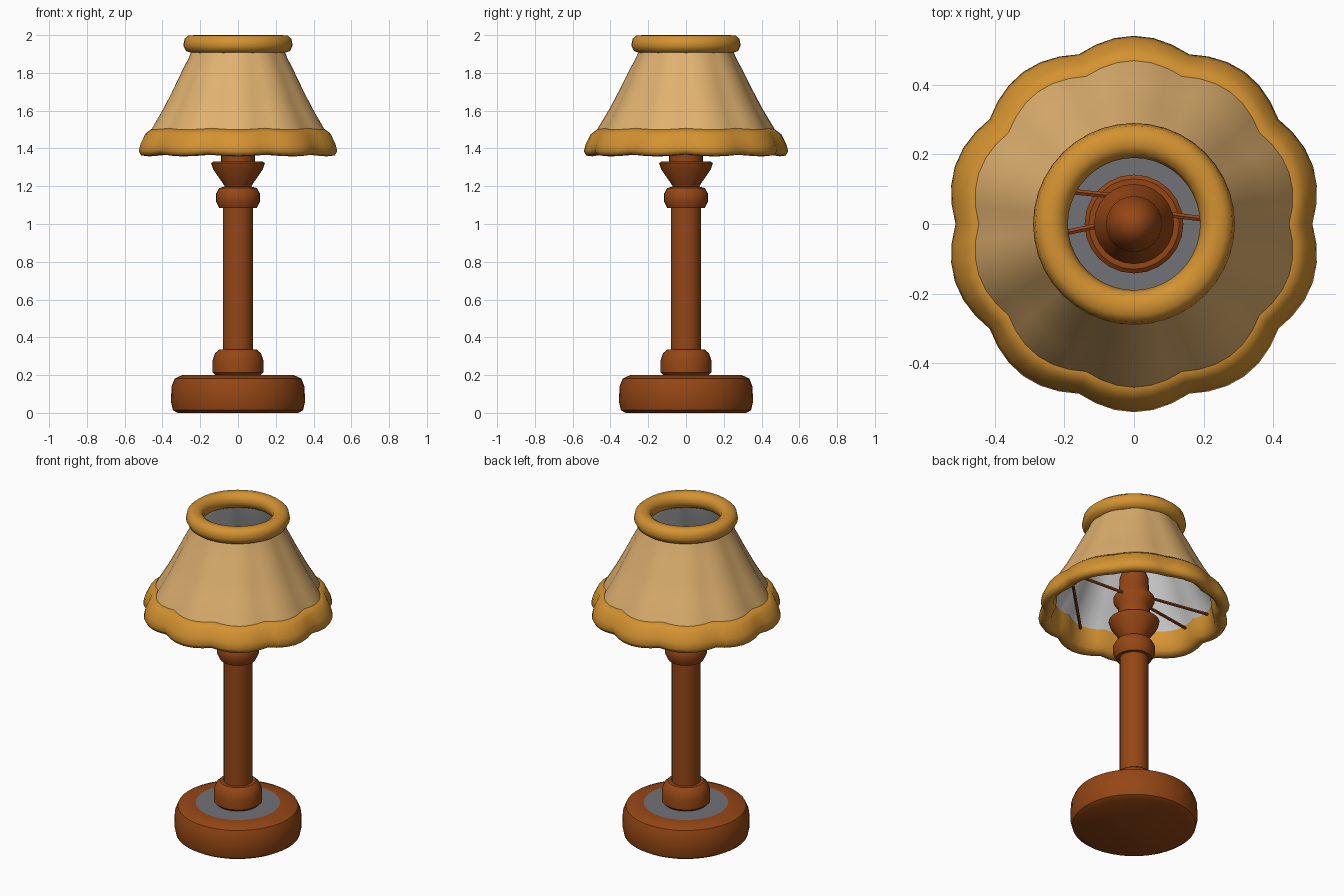
import bpy, bmesh, math
from mathutils import Vector

cube = bpy.data.objects.get("Cube")
if cube:
    bpy.data.objects.remove(cube)


def material(name, rgb):
    m = bpy.data.materials.new(name)
    m.use_nodes = True
    m.diffuse_color = (*rgb, 1)
    m.node_tree.nodes["Principled BSDF"].inputs["Base Color"].default_value = (*rgb, 1)
    return m


WOOD = material("brown wood", (0.30, 0.062, 0.007))
TRIM = material("golden trim", (0.66, 0.29, 0.03))
FABRIC = material("cream fabric", (0.74, 0.44, 0.16))
LINING = material("pale lining", (0.62, 0.62, 0.62))
FELT = material("grey disc", (0.16, 0.17, 0.18))
LOBES = 10


def finish(name, bm, mats, angle=40):
    bmesh.ops.recalc_face_normals(bm, faces=bm.faces)
    mesh = bpy.data.meshes.new(name)
    bm.to_mesh(mesh)
    bm.free()
    for m in mats:
        mesh.materials.append(m)
    ob = bpy.data.objects.new(name, mesh)
    bpy.context.collection.objects.link(ob)
    bpy.ops.object.select_all(action='DESELECT')
    bpy.context.view_layer.objects.active = ob
    ob.select_set(True)
    bpy.ops.object.shade_smooth_by_angle(angle=math.radians(angle))
    return ob


def lathe(name, profile, mats, seg=32, closed=False, scallop=None, rule=None, angle=40):
    """Spin (radius, height) points; scallop(z) gives the depth of the lobes."""
    bm = bmesh.new()
    rings = []
    for r, z in profile:
        if r == 0:
            rings.append([bm.verts.new((0, 0, z))] * seg)
            continue
        ring = []
        for i in range(seg):
            a = math.tau * i / seg
            dip = 1 - abs(math.sin(a * LOBES / 2))
            depth = scallop(z) if scallop else 0
            rr = r - depth * dip
            ring.append(bm.verts.new((rr * math.cos(a), rr * math.sin(a), z + 0.3 * depth * dip)))
        rings.append(ring)
    pairs = list(zip(rings, rings[1:]))
    if closed:
        pairs.append((rings[-1], rings[0]))
    for low, high in pairs:
        for i in range(seg):
            j = (i + 1) % seg
            loop = list(dict.fromkeys((low[i], low[j], high[j], high[i])))
            face = bm.faces.new(loop)
            if rule and rule(face.calc_center_median()):
                face.material_index = 1
    return finish(name, bm, mats, angle)


def rod(name, start, end, radius, mat):
    a, b = Vector(start), Vector(end)
    bm = bmesh.new()
    bmesh.ops.create_cone(bm, cap_ends=True, segments=6, radius1=radius, radius2=radius,
                          depth=(b - a).length)
    turn = (b - a).to_track_quat('Z', 'Y').to_matrix().to_4x4()
    turn.translation = (a + b) / 2
    bm.transform(turn)
    return finish(name, bm, [mat])


# Round foot with a grey disc let into its top
lathe("base", [(0, 0), (0.32, 0), (0.345, 0.015), (0.355, 0.06), (0.352, 0.14), (0.335, 0.182),
               (0.295, 0.2), (0.235, 0.2), (0.1, 0.2), (0, 0.2)],
      [WOOD, FELT], 40, rule=lambda c: c.z > 0.195 and math.hypot(c.x, c.y) < 0.23)

# Turned stem
lathe("collar", [(0.12, 0.2), (0.135, 0.215), (0.135, 0.275), (0.122, 0.315),
                 (0.1, 0.335), (0.075, 0.335)], [WOOD], 24)
lathe("post", [(0.08, 0.2), (0.08, 1.12)], [WOOD], 24)
lathe("post_ring", [(0.075, 1.085), (0.1, 1.085), (0.117, 1.12), (0.117, 1.16), (0.1, 1.19),
                    (0.065, 1.2)], [WOOD], 24)
lathe("cup", [(0.065, 1.19), (0.08, 1.215), (0.132, 1.29), (0.142, 1.322), (0.13, 1.332),
              (0, 1.332)], [WOOD], 24)
lathe("lamp_holder", [(0.09, 1.33), (0.09, 1.41), (0.115, 1.45), (0.115, 1.47), (0.085, 1.51),
                      (0.08, 1.6), (0.05, 1.68), (0, 1.71)], [WOOD], 24)

# Fabric cone and its inner lining, fluted more deeply toward the hem
def flute(z):
    return 0.006 + 0.022 * max(0, min(1, (1.9 - z) / 0.5))


wall = [(0.478, 1.48), (0.465, 1.51), (0.405, 1.61), (0.352, 1.71), (0.302, 1.81),
        (0.265, 1.88), (0.245, 1.93)]
lathe("shade_fabric", wall, [FABRIC], 60, scallop=flute, angle=60)
lathe("shade_lining", [(r - 0.014, z) for r, z in wall], [LINING], 60, scallop=flute, angle=60)

# Padded trims
lathe("hem_trim", [(0.472, 1.5), (0.505, 1.475), (0.532, 1.42), (0.541, 1.385), (0.528, 1.362),
                   (0.495, 1.358), (0.468, 1.38), (0.455, 1.44), (0.452, 1.495)],
      [TRIM], 60, closed=True, scallop=flute, angle=60)
lathe("top_trim", [(0.245, 1.905), (0.275, 1.915), (0.29, 1.945), (0.283, 1.98), (0.262, 1.998),
                   (0.225, 2.0), (0.2, 1.985), (0.19, 1.955), (0.2, 1.92), (0.225, 1.905)],
      [TRIM], 40, closed=True, angle=60)

# Wire frame carrying the shade
for name, start, end in (("left_spoke", (0.08, 0.03, 1.46), (0.46, -0.02, 1.48)),
                         ("right_spoke", (-0.08, 0, 1.46), (-0.45, -0.08, 1.48)),
                         ("back_spoke", (-0.05, 0.08, 1.46), (-0.44, 0.12, 1.48)),
                         ("front_brace", (0.44, -0.02, 1.47), (0.02, -0.44, 1.47))):
    rod(name, start, end, 0.009, WOOD)
